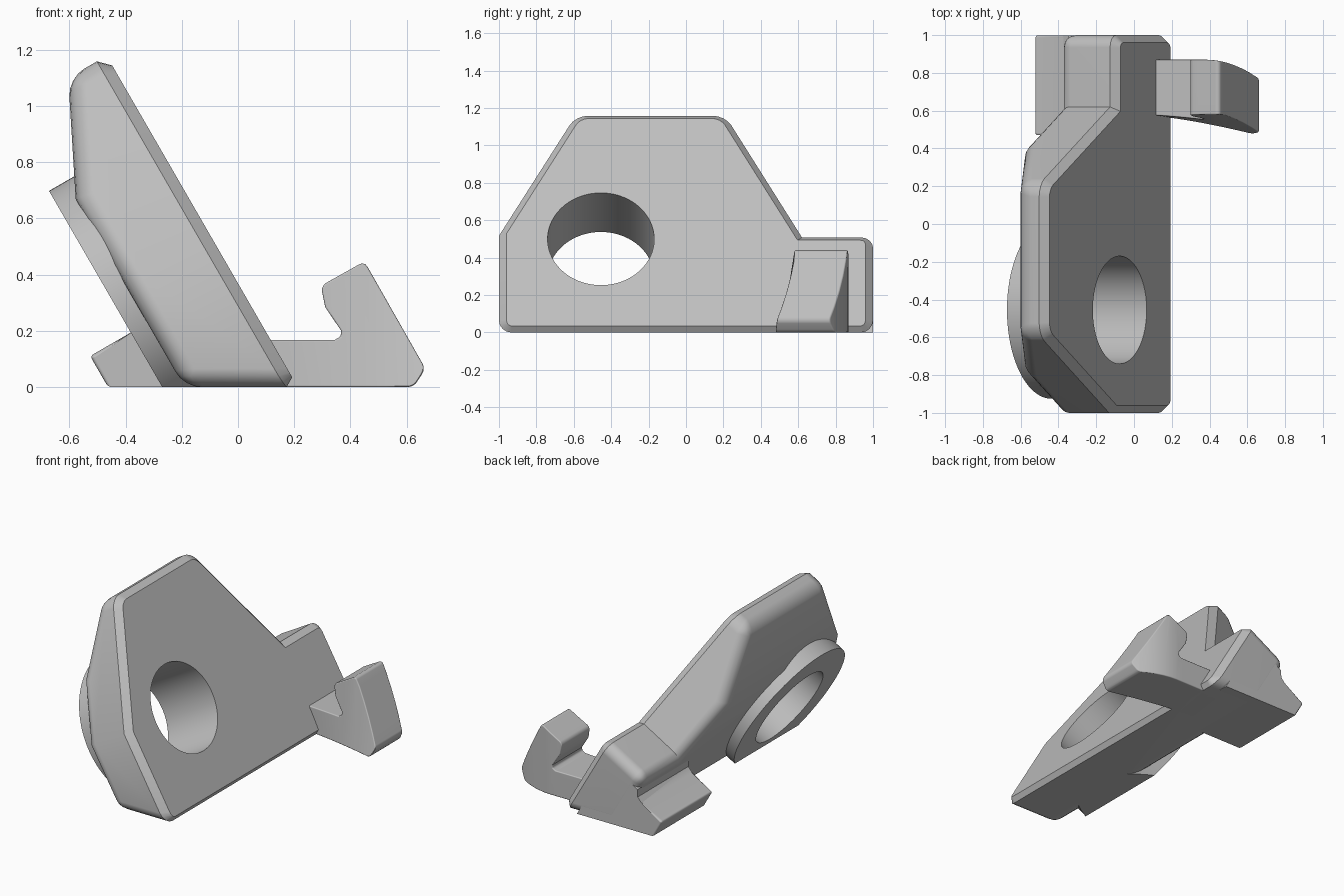
import bpy, bmesh, math
from mathutils import Matrix, Vector

cube = bpy.data.objects.get("Cube")
if cube:
    bpy.data.objects.remove(cube, do_unlink=True)

# Single grey material
GREY = (0.52, 0.52, 0.52, 1)
mat = bpy.data.materials.new("matte grey")
mat.use_nodes = True
mat.diffuse_color = GREY
mat.node_tree.nodes["Principled BSDF"].inputs["Base Color"].default_value = GREY

# Tilted frame: local (y, s up the slope, d depth behind the sloped face)
C, S = math.cos(math.radians(30)), 0.5
UP, DEPTH = Vector((-S, 0, C)), Vector((-C, 0, -S))
ORIGIN = Vector((0.213, 0, 0))
FRAME = Matrix(((0, -S, -C, ORIGIN.x), (1, 0, 0, 0), (0, C, -S, 0), (0, 0, 0, 1)))


def depth(p):
    return (p - ORIGIN).dot(DEPTH)


def middle(e):
    return (e.verts[0].co + e.verts[1].co) / 2


def prism(points, offset):
    """Extrude a closed outline of 3D points along an offset."""
    bm = bmesh.new()
    face = bm.faces.new([bm.verts.new(p) for p in points])
    ext = bmesh.ops.extrude_face_region(bm, geom=[face])
    verts = [v for v in ext["geom"] if isinstance(v, bmesh.types.BMVert)]
    bmesh.ops.translate(bm, verts=verts, vec=offset)
    bmesh.ops.recalc_face_normals(bm, faces=bm.faces[:])
    return bm


def trim(bm, point, normal):
    """Cut away everything beyond a plane and close the cut."""
    bmesh.ops.bisect_plane(bm, geom=bm.verts[:] + bm.edges[:] + bm.faces[:],
                           plane_co=point, plane_no=normal, clear_outer=True)
    bmesh.ops.holes_fill(bm, edges=[e for e in bm.edges if e.is_boundary], sides=0)
    bmesh.ops.recalc_face_normals(bm, faces=bm.faces[:])


def round_edges(bm, rule, width, segments):
    edges = [e for e in bm.edges if e.is_manifold and rule(e)]
    bmesh.ops.bevel(bm, geom=edges, offset=width, segments=segments, profile=0.5,
                    affect='EDGES', clamp_overlap=True)


def convex(e):
    return e.calc_face_angle_signed(0) > 0.7


def disc(radius, near, far):
    """Cylinder square to the sloped face, around the hole axis."""
    bm = bmesh.new()
    bmesh.ops.create_cone(bm, cap_ends=True, segments=80, radius1=radius, radius2=radius,
                          depth=far - near)
    shift = Matrix.Translation((-0.455, 0.577, (near + far) / 2))
    bmesh.ops.transform(bm, matrix=FRAME @ shift, verts=bm.verts[:])
    bmesh.ops.recalc_face_normals(bm, faces=bm.faces[:])
    return bm


def make(name, bm):
    mesh = bpy.data.meshes.new(name)
    bmesh.ops.recalc_face_normals(bm, faces=bm.faces[:])
    bm.to_mesh(mesh)
    bm.free()
    mesh.materials.append(mat)
    ob = bpy.data.objects.new(name, mesh)
    bpy.context.collection.objects.link(ob)
    return ob


def activate(ob):
    bpy.ops.object.select_all(action='DESELECT')
    ob.select_set(True)
    bpy.context.view_layer.objects.active = ob


def finish(ob, cutter=None):
    activate(ob)
    if cutter:
        cut = ob.modifiers.new("hole", 'BOOLEAN')
        cut.operation, cut.solver, cut.object = 'DIFFERENCE', 'EXACT', cutter
        bpy.ops.object.modifier_apply(modifier=cut.name)
    bpy.ops.object.shade_smooth_by_angle(angle=math.radians(35))
    normals = ob.modifiers.new("even normals", 'WEIGHTED_NORMAL')
    normals.keep_sharp = True


# Sloped plate with the low end block in one outline
outline = [(-1, -0.4), (-1, 0.62), (-0.59, 1.361), (0.21, 1.361),
           (0.62, 0.61), (1, 0.61), (1, -0.4)]
bm = prism([FRAME @ Vector((y, s, 0)) for y, s in outline], DEPTH * 0.35)
trim(bm, Vector((0, 0, 0)), Vector((0, 0, -1)))
trim(bm, FRAME @ Vector((0, 0.975, 0.35)), UP * 0.446 + DEPTH * 0.895)
round_edges(bm, lambda e: convex(e) and depth(middle(e)) > 0.02, 0.065, 4)
round_edges(bm, lambda e: all(abs(depth(v.co)) < 0.001 for v in e.verts), 0.04, 1)
plate = make("sloped_plate", bm)

# Raised collar around the hole at the back
bm = disc(0.47, 0.22, 0.418)
trim(bm, Vector((0, 0, 0)), Vector((0, 0, -1)))
collar = make("back_collar", bm)

# Through hole
cutter = make("hole_cutter", disc(0.285, -0.3, 0.8))
cutter.hide_render = True
finish(plate, cutter)
finish(collar, cutter)
bpy.data.objects.remove(cutter, do_unlink=True)

# Ledge behind the end block, with a fillet where it meets the block
ledge = [(0.1, -0.2), (0.585, -0.2), (0.585, 0.465), (0.41, 0.465),
         (0.37, 0.478), (0.345, 0.52), (0.1, 0.52)]
bm = prism([FRAME @ Vector((0.47, s, d)) for d, s in ledge], Vector((0, 0.529, 0)))
trim(bm, Vector((0, 0, 0)), Vector((0, 0, -1)))
round_edges(bm, lambda e: convex(e) and depth(middle(e)) > 0.45, 0.045, 4)
finish(make("back_ledge", bm))

# Front hook: bar and leaning upright, bent sideways toward its tip
hook = [(0, 0), (0.625, 0), (0.667, 0.065), (0.45, 0.447), (0.295, 0.36),
        (0.31, 0.285), (0.367, 0.2), (0.365, 0.18), (0.345, 0.168), (0, 0.168)]
bm = prism([(x, 0, z) for x, z in hook], Vector((0, 1, 0)))
round_edges(bm, lambda e: convex(e) and middle(e).x > 0.28
            and abs(e.verts[0].co.y - e.verts[1].co.y) > 0.5, 0.02, 3)
for i in range(1, 14):
    bmesh.ops.bisect_plane(bm, geom=bm.verts[:] + bm.edges[:] + bm.faces[:],
                           plane_co=(i * 0.048, 0, 0), plane_no=(1, 0, 0))
for v in bm.verts:
    x, z = max(v.co.x, 0), v.co.z
    if v.co.y < 0.5:
        v.co.y = 0.58 - 0.11 * (x / 0.65) ** 1.5 * max(0, 1 - z / 0.4)
    else:
        v.co.y = 0.87 - 0.1 * max(0, (x - 0.38) / 0.28) ** 2
bmesh.ops.recalc_face_normals(bm, faces=bm.faces[:])
front_hook = make("front_hook", bm)
bevel = front_hook.modifiers.new("soft edges", 'BEVEL')
bevel.width, bevel.segments = 0.018, 3
bevel.limit_method, bevel.angle_limit = 'ANGLE', math.radians(50)
activate(front_hook)
bpy.ops.object.modifier_apply(modifier=bevel.name)
finish(front_hook)
